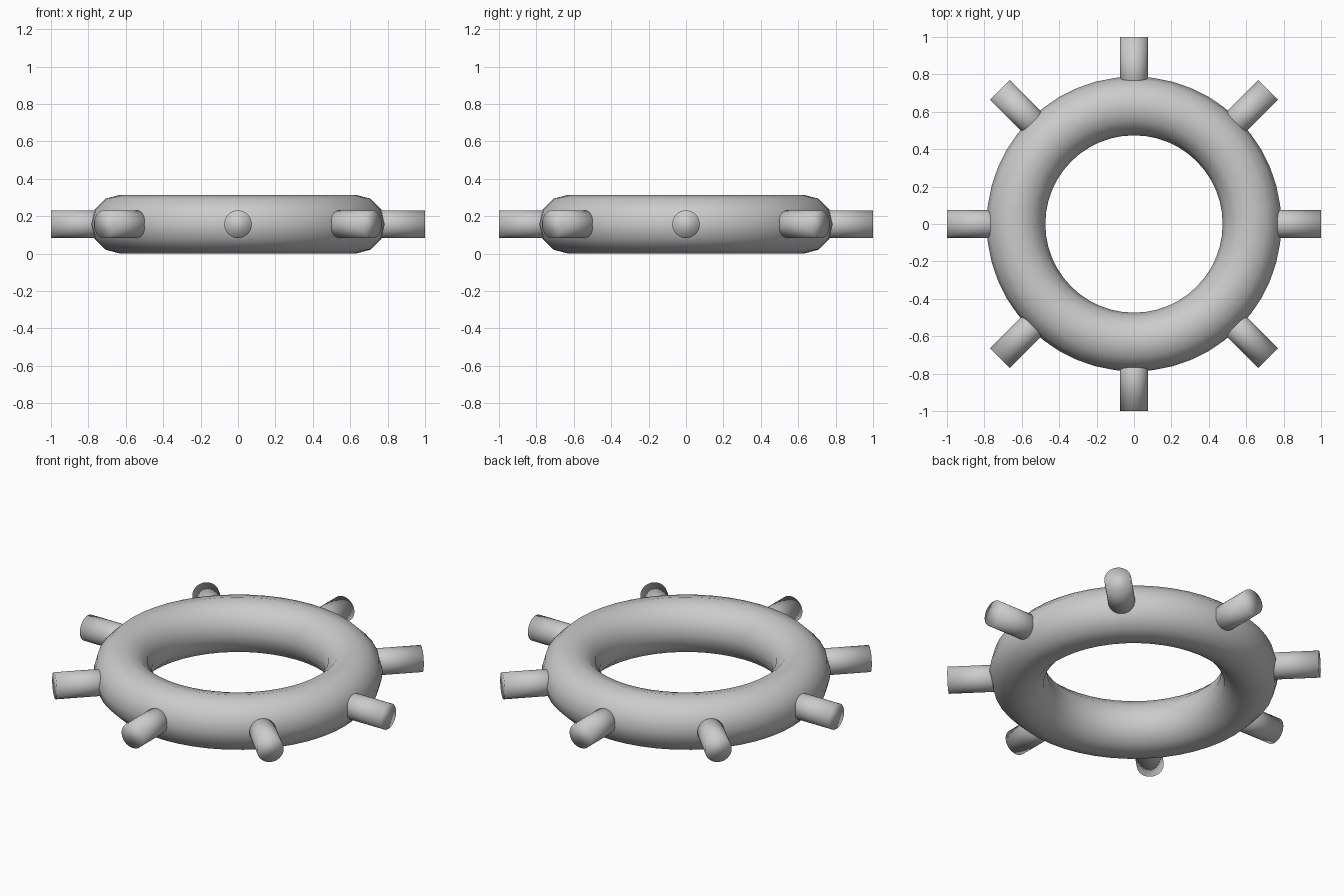
import bpy
from math import cos, sin, pi

if "Cube" in bpy.data.objects:
    bpy.data.objects.remove(bpy.data.objects["Cube"])

R, r = 0.631, 0.157      # ring centre radius and tube radius
PEG_R = 0.074
INNER = 0.66             # pegs start buried inside the ring


def smooth(name):
    ob = bpy.context.object
    ob.name = name
    bpy.ops.object.shade_smooth()
    return ob


# Ring
bpy.ops.mesh.primitive_torus_add(major_radius=R, minor_radius=r, major_segments=48,
                                 minor_segments=12, location=(0, 0, r))
smooth("ring")

# Eight radial pegs, the diagonal ones slightly longer
for i in range(8):
    a = i * pi / 4
    outer = 1.015 if i % 2 else 1.0
    mid = (INNER + outer) / 2
    bpy.ops.mesh.primitive_cylinder_add(vertices=32, radius=PEG_R, depth=outer - INNER,
                                        location=(mid * cos(a), mid * sin(a), r),
                                        rotation=(0, pi / 2, a))
    smooth(f"peg_{i + 1}")
